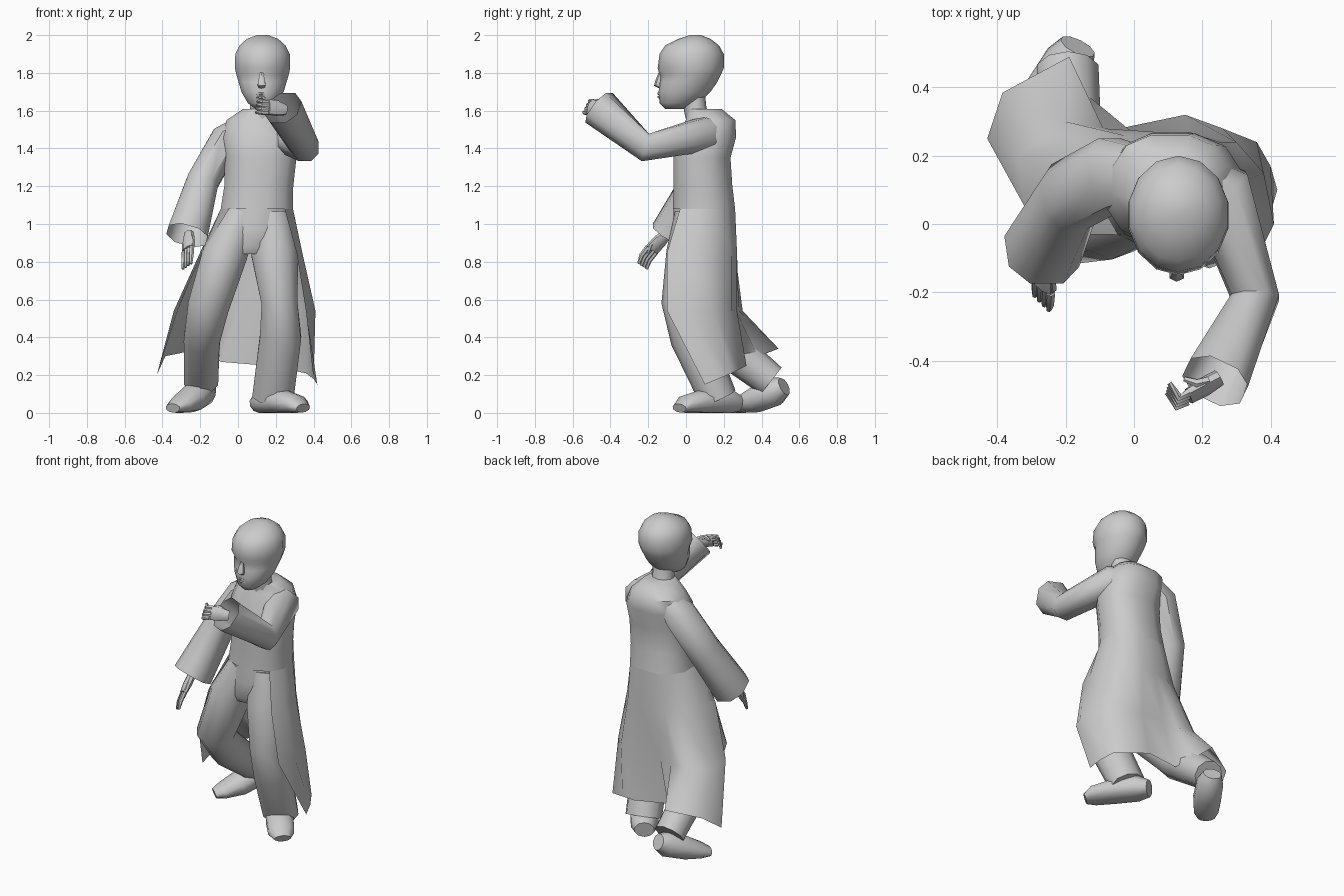
import bpy, bmesh, math
from mathutils import Vector

cube = bpy.data.objects.get("Cube")
if cube:
    bpy.data.objects.remove(cube, do_unlink=True)

grey = bpy.data.materials.new("plain grey")
grey.use_nodes = True
colour = (0.6, 0.6, 0.6, 1)
grey.diffuse_color = colour
grey.node_tree.nodes["Principled BSDF"].inputs["Base Color"].default_value = colour

UP, BACK = Vector((0, 0, 1)), Vector((0, 1, 0))


def loft(name, rows, closed=True, caps=(True, True), floor=False, recalc=True, angle=50):
    """Skin a list of equally long point rows."""
    bm = bmesh.new()
    grid = []
    for row in rows:
        pts = [Vector(p) for p in row]
        if floor:
            for p in pts:
                p.z = max(p.z, 0)
        grid.append([bm.verts.new(p) for p in pts])
    n = len(grid[0])
    for a, b in zip(grid, grid[1:]):
        for i in range(n if closed else n - 1):
            j = (i + 1) % n
            bm.faces.new((a[i], a[j], b[j], b[i]))
    if closed and caps[0]:
        bm.faces.new(grid[0][::-1])
    if closed and caps[1]:
        bm.faces.new(grid[-1])
    if recalc:
        bmesh.ops.recalc_face_normals(bm, faces=bm.faces)
    mesh = bpy.data.meshes.new(name)
    bm.to_mesh(mesh)
    bm.free()
    mesh.materials.append(grey)
    ob = bpy.data.objects.new(name, mesh)
    bpy.context.collection.objects.link(ob)
    bpy.ops.object.select_all(action='DESELECT')
    ob.select_set(True)
    bpy.context.view_layer.objects.active = ob
    bpy.ops.object.shade_smooth_by_angle(angle=math.radians(angle))


def oval(station, t=UP, ref=BACK, sides=12, power=1.0):
    """Ring of points for x, y, z, side radius, depth radius, square to t."""
    side = t.cross(ref).normalized()
    depth = side.cross(t)
    row = []
    for i in range(sides):
        a = 2 * math.pi * (i + 0.5) / sides
        c, d = (math.copysign(abs(v) ** power, v) for v in (math.cos(a), math.sin(a)))
        row.append(Vector(station[:3]) + side * c * station[3] + depth * d * station[4])
    return row


def tube(name, stations, sides=10, ref=BACK, power=1.0, **kw):
    """Sweep an oval along the stations."""
    centres = [Vector(s[:3]) for s in stations]
    rows = []
    for k, s in enumerate(stations):
        t = centres[min(k + 1, len(centres) - 1)] - centres[max(k - 1, 0)]
        rows.append(oval(s, t.normalized(), ref, sides, power))
    loft(name, rows, **kw)


# Head: level ovals with sunken eye sockets
head_rows = []
for z, front, back, w in ((1.61, -.11, -.01, .04), (1.64, -.14, .07, .08),
                          (1.70, -.145, .13, .115), (1.75, -.14, .165, .13),
                          (1.79, -.14, .185, .142), (1.825, -.15, .2, .15),
                          (1.9, -.14, .2, .148), (1.945, -.11, .175, .125),
                          (1.98, -.04, .13, .085), (2.0, .02, .08, .03)):
    row = []
    for i in range(14):
        a = 2 * math.pi * i / 14
        y = (front + back) / 2 - math.cos(a) * (back - front) / 2
        if z == 1.79 and i in (1, 2, 12, 13):
            y += .014
        row.append((.13 + math.sin(a) * w, y, z))
    head_rows.append(row)
loft("head", head_rows)

# Face details and neck
tube("nose", [(.125, -.135, 1.8, .012, .01), (.125, -.145, 1.755, .02, .018),
              (.125, -.15, 1.738, .024, .02), (.125, -.135, 1.725, .018, .01)], sides=6)
for label, z in (("upper_lip", 1.69), ("lower_lip", 1.672)):
    tube(label, [(.085, -.125, z, .004, .004), (.125, -.14, z, .012, .009),
                 (.165, -.125, z, .004, .004)], sides=6, ref=UP)
tube("neck", [(.13, .08, 1.52, .085, .07), (.13, .05, 1.6, .07, .06),
              (.13, .04, 1.69, .07, .06)])

# Robe: closed bodice, then a skirt that shares its waist and opens at the front
bodice = [oval(s, power=.85) for s in (
    (.1, .095, 1.08, .197, .17), (.11, .09, 1.2, .188, .16), (.12, .085, 1.35, .195, .155),
    (.115, .105, 1.46, .205, .165), (.105, .13, 1.55, .17, .135), (.12, .095, 1.61, .095, .095))]
loft("robe_bodice", bodice, caps=(False, True))
waist = [bodice[0][i] for i in (7, 6, 5, 4, 3, 2, 1, 0, 11, 10)]
hips = [(.31, -.1), (.34, 0), (.33, .13), (.25, .24), (.16, .27), (.06, .27),
        (-.03, .26), (-.12, .22), (-.2, .12), (-.19, -.03)]
knees = [(.36, -.1), (.41, 0), (.38, .15), (.3, .24), (.16, .27), (.0, .265),
         (-.09, .28), (-.2, .3), (-.34, .2), (-.32, .05)]
hem = [(.42, .1, .15), (.4, .17, .18), (.36, .24, .21), (.26, .28, .23), (.15, .32, .25),
       (-.09, .27, .27), (-.14, .38, .3), (-.19, .49, .34), (-.385, .385, .3), (-.43, .25, .2)]
levels = [[(x, y, z) for x, y in ring] for ring, z in ((hips, .85), (knees, .54))]
loft("robe_skirt", [waist] + levels + [hem], closed=False, recalc=False, angle=70)

# Sleeves with squarish open cuffs
tube("left_sleeve", [(.12, .15, 1.48, .08, .08), (.25, .1, 1.475, .1, .095),
                     (.355, -.215, 1.405, .075, .08), (.238, -.46, 1.615, .1, .105)],
     sides=8, ref=UP, power=.85, caps=(True, False))
tube("right_sleeve", [(.02, .15, 1.52, .06, .08), (-.06, .15, 1.45, .09, .11),
                      (-.19, .08, 1.22, .09, .11), (-.27, -.08, .94, .115, .115)],
     sides=8, power=.85, caps=(True, False))


def hand(name, wrist, knuckles, tips, spread, curl):
    """Palm, four fingers and a thumb."""
    w, k, t, s, c = map(Vector, (wrist, knuckles, tips, spread, curl))
    ref = (k - w).cross(s).normalized()
    tube(name + "_palm", [(*w, .03, .024), (*w.lerp(k, .5), .043, .026), (*k, .045, .02)],
         sides=8, ref=ref)
    for i in range(4):
        off = s * (i - 1.5) * .023
        mid = k.lerp(t, .5) + off - c * .5
        tube(f"{name}_finger_{i + 1}",
             [(*(k + off), .014, .014), (*mid, .013, .013), (*(t + off + c), .008, .008)],
             sides=6, ref=ref)
    base = w.lerp(k, .4) + s * .03
    tube(name + "_thumb", [(*base, .015, .015), (*(base.lerp(t, .3) + s * .02), .014, .014),
                           (*(base.lerp(t, .6) + s * .015 + c), .008, .008)], sides=6, ref=ref)


hand("left_hand", (.25, -.45, 1.605), (.16, -.505, 1.62), (.1, -.51, 1.62),
     (.1, .4, .85), (0, .03, 0))
hand("right_hand", (-.26, -.1, .95), (-.265, -.18, .865), (-.27, -.24, .775),
     (.6, -.6, .4), (0, .01, 0))

# Trousers
loft("trouser_seat", [oval(s) for s in (
    (.1, .095, 1.1, .188, .165), (.095, .08, .98, .2, .155),
    (.075, .06, .88, .2, .13), (.06, .05, .84, .13, .1))])
tube("left_trouser_leg", [(.18, .06, 1.05, .1, .12), (.195, .03, .84, .13, .135),
                          (.22, -.02, .58, .1, .11), (.225, .03, .4, .115, .115),
                          (.185, .17, .08, .115, .1)])
tube("right_trouser_leg", [(.02, .06, 1.05, .1, .12), (-.07, .03, .84, .125, .135),
                           (-.155, -.01, .57, .115, .11), (-.19, .16, .4, .1, .115),
                           (-.195, .45, .17, .095, .09)])

# Shoes, the right one raised at the heel
tube("left_shoe", [(.11, .27, .05, .06, .05), (.15, .21, .06, .085, .08),
                   (.23, .1, .06, .085, .07), (.31, 0, .045, .08, .05),
                   (.345, -.035, .025, .05, .025)], ref=UP, floor=True)
tube("right_shoe", [(-.165, .52, .14, .055, .05), (-.19, .47, .115, .08, .08),
                    (-.25, .37, .07, .085, .07), (-.31, .29, .04, .075, .045),
                    (-.345, .25, .025, .05, .025)], ref=UP, floor=True)
